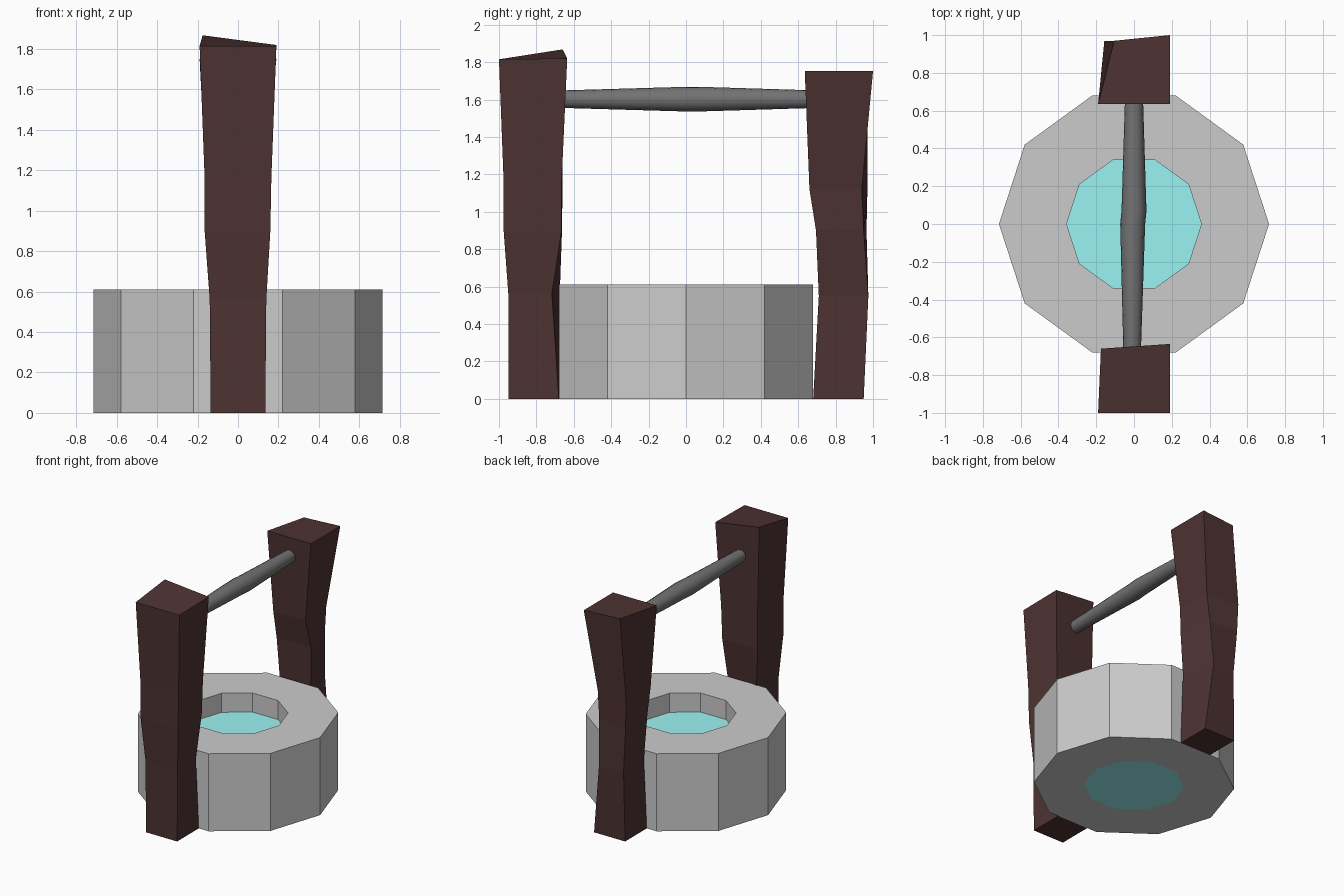
import bpy
from math import cos, sin, pi

if "Cube" in bpy.data.objects:
    bpy.data.objects.remove(bpy.data.objects["Cube"])


def material(name, rgb):
    m = bpy.data.materials.new(name)
    m.diffuse_color = (*rgb, 1)
    m.use_nodes = True
    m.node_tree.nodes["Principled BSDF"].inputs["Base Color"].default_value = m.diffuse_color
    return m


def mesh_object(name, verts, faces, mat=None):
    me = bpy.data.meshes.new(name)
    me.from_pydata(verts, [], faces)
    ob = bpy.data.objects.new(name, me)
    bpy.context.collection.objects.link(ob)
    if mat:
        me.materials.append(mat)
    return ob


def loft(name, rings, caps=True, closed=False, mat=None):
    """Bridge equal-sized rings with quads; cap the ends or close the loop."""
    n, k = len(rings[0]), len(rings)
    verts = [p for r in rings for p in r]
    faces = [(i * n + j, i * n + (j + 1) % n,
              (i + 1) % k * n + (j + 1) % n, (i + 1) % k * n + j)
             for i in range(k if closed else k - 1) for j in range(n)]
    if caps:
        faces += [tuple(reversed(range(n))), tuple(range((k - 1) * n, k * n))]
    return mesh_object(name, verts, faces, mat)


def decagon(r, z):
    return [(r * cos(pi * j / 5), r * sin(pi * j / 5), z) for j in range(10)]


wood = material("dark wood", (0.075, 0.032, 0.032))
water_blue = material("water", (0.33, 0.9, 0.9))
iron = material("iron", (0.17, 0.17, 0.17))

# Ten-sided stone wall with a central shaft
H, R, S = 0.61, 0.715, 0.357
loft("stone_wall", [decagon(R, 0), decagon(R, H), decagon(S, H), decagon(S, 0)],
     caps=False, closed=True)

# Water filling the shaft
loft("water", [decagon(S, 0), decagon(S, 0.46)], mat=water_blue)


# Crooked posts: each level is z plus four (x, y) corners
def post(name, levels, top):
    rings = [[(x, y, z) for x, y in c] for z, c in levels]
    return loft(name, rings + [top], mat=wood)


post("front_post", [
    (0, [(-.135, -.95), (.135, -.95), (.135, -.68), (-.135, -.68)]),
    (.56, [(-.14, -.95), (.14, -.95), (.135, -.717), (-.14, -.675)]),
    (.9, [(-.165, -.975), (.16, -.975), (.15, -.665), (-.16, -.663)]),
    (1.16, [(-.165, -.975), (.165, -.975), (.16, -.665), (-.16, -.66)]),
], [(-.19, -1, 1.815), (.19, -1, 1.815), (.19, -.635, 1.82), (-.175, -.66, 1.868)])

post("back_post", [
    (0, [(-.135, .68), (.135, .68), (.135, .95), (-.135, .95)]),
    (.55, [(-.13, .71), (.14, .71), (.075, .975), (-.125, .955)]),
    (.9, [(-.15, .695), (.15, .695), (.09, .95), (-.15, .965)]),
    (1.12, [(-.155, .66), (.125, .66), (.11, .94), (-.157, .97)]),
], [(-.19, .635, 1.752), (.19, .635, 1.752), (.19, 1, 1.752), (-.105, .97, 1.752)])

# Crossbar, thicker in the middle
N = 16
rod_rings = [[(x + r * cos(2 * pi * j / N), y, 1.602 - r * sin(2 * pi * j / N))
              for j in range(N)]
             for y, r, x in [(-.69, .046, -.01), (0, .066, -.007),
                             (.07, .066, 0), (.69, .047, 0)]]
rod = loft("crossbar", rod_rings, mat=iron)
bpy.context.view_layer.objects.active = rod
rod.select_set(True)
bpy.ops.object.shade_smooth_by_angle(angle=pi / 6)
